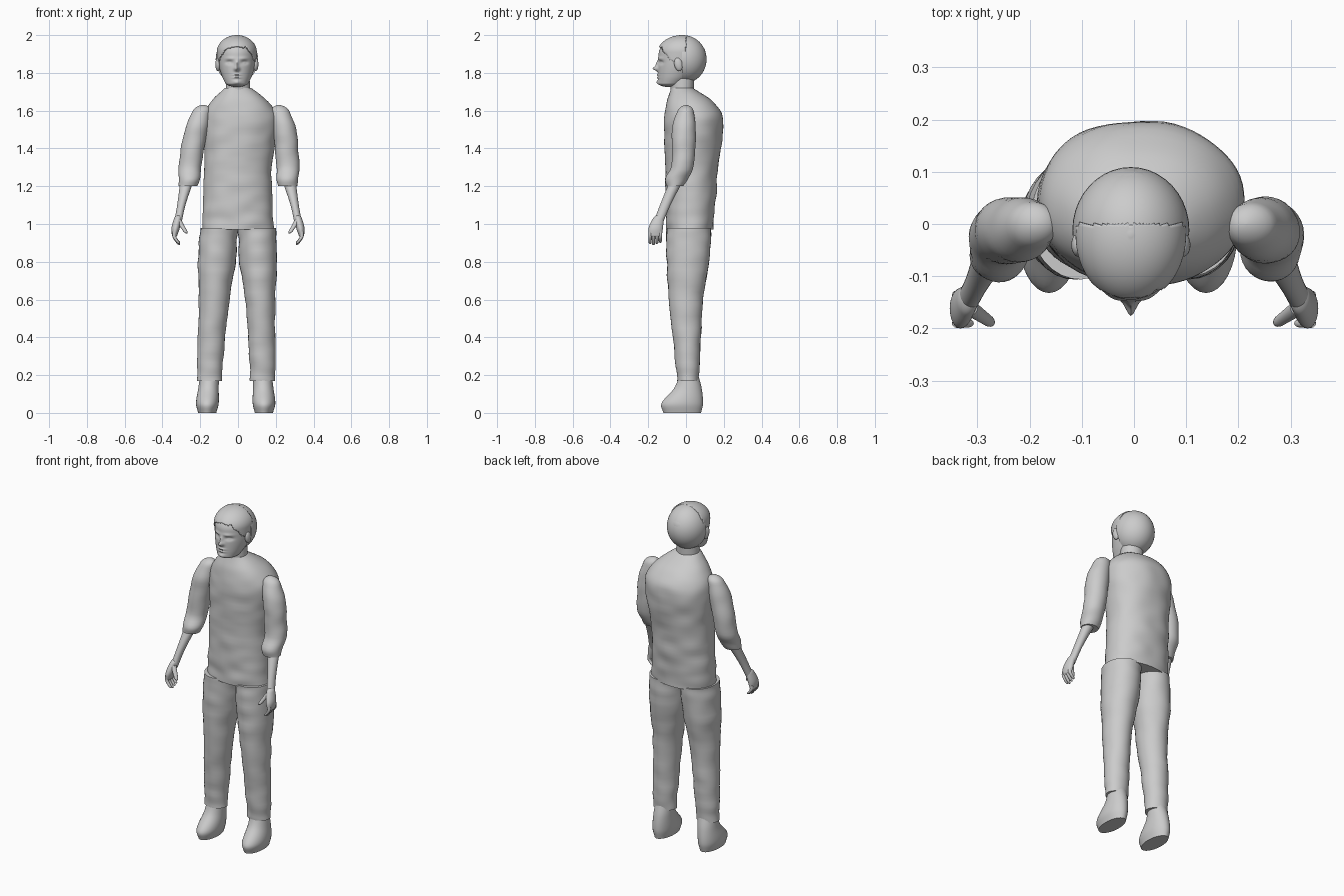
import bpy, bmesh, math
from mathutils import Vector, Matrix, noise

if "Cube" in bpy.data.objects:
    bpy.data.objects.remove(bpy.data.objects["Cube"], do_unlink=True)

COLOUR = (0.6, 0.6, 0.6, 1)
grey = bpy.data.materials.new("plain grey")
grey.use_nodes = True
grey.diffuse_color = COLOUR
grey.node_tree.nodes["Principled BSDF"].inputs["Base Color"].default_value = COLOUR


def finish(name, bm):
    bmesh.ops.recalc_face_normals(bm, faces=bm.faces)
    mesh = bpy.data.meshes.new(name)
    bm.to_mesh(mesh)
    bm.free()
    mesh.materials.append(grey)
    ob = bpy.data.objects.new(name, mesh)
    bpy.context.collection.objects.link(ob)
    bpy.ops.object.select_all(action="DESELECT")
    ob.select_set(True)
    bpy.context.view_layer.objects.active = ob
    bpy.ops.object.shade_smooth_by_angle(angle=math.radians(50))
    return ob


def section_at(rows, z):
    """Smoothly blended centre and radii at height z; rows run upwards."""
    last = len(rows) - 1

    def slope(i):
        low, high = Vector(rows[max(i - 1, 0)]), Vector(rows[min(i + 1, last)])
        return (high - low) / (high[0] - low[0])

    i = max(k for k in range(last) if rows[k][0] <= z or k == 0)
    start, end = Vector(rows[i]), Vector(rows[i + 1])
    height = end[0] - start[0]
    t = (z - start[0]) / height
    bend = slope(i) * (1 - t) - slope(i + 1) * t
    return start.lerp(end, t * t * (3 - 2 * t)) + bend * height * t * (1 - t)


def dome(distance, depth):
    """Radius factor that rounds off an end over the given depth."""
    if distance >= depth:
        return 1
    return math.sqrt(max(1 - (1 - distance / depth) ** 2, 0.002))


def loft(rows, segs=32, rings=30, power=2, wrinkle=0, side=1,
         top=0, bottom=0, adjust=None):
    """Stack of oval rings; rows are height, centre x and y, radius x and y."""
    bm = bmesh.new()
    rows = [Vector(row) for row in rows]
    low, high = rows[0][0], rows[-1][0]
    stack = []
    for r in range(rings + 1):
        z = low + (high - low) * (1 - math.cos(math.pi * r / rings)) / 2
        _, x, y, rx, ry = section_at(rows, z)
        fit = dome(z - low, bottom) * dome(high - z, top)
        ring = []
        for k in range(segs):
            angle = math.tau * k / segs
            c, s = math.cos(angle), math.sin(angle)
            out = Vector((c * side, s, 0))
            p = Vector((x + rx * fit * math.copysign(abs(c) ** (2 / power), c),
                        y + ry * fit * math.copysign(abs(s) ** (2 / power), s), z))
            p.x *= side
            p += out * wrinkle * noise.noise(Vector((p.x * 9, p.y * 9, z * 16)))
            if adjust:
                adjust(p)
            ring.append(bm.verts.new(p))
        stack.append(ring)
    for a, b in zip(stack, stack[1:]):
        for k in range(segs):
            bm.faces.new((a[k - 1], a[k], b[k], b[k - 1]))
    bm.faces.new(stack[0])
    bm.faces.new(stack[-1])
    return bm


def ball(centre, radii, tilt=0):
    bm = bmesh.new()
    place = (Matrix.Translation(centre) @ Matrix.Rotation(tilt, 4, "X")
             @ Matrix.Diagonal((*radii, 1)))
    bmesh.ops.create_uvsphere(bm, u_segments=40, v_segments=24, radius=1, matrix=place)
    return bm


# Shirt body
finish("shirt", loft([
    (0.97, 0, 0.02, 0.19, 0.125), (1.3, 0, 0.03, 0.18, 0.14),
    (1.56, 0.015, 0.04, 0.195, 0.155), (1.65, 0.01, 0.02, 0.15, 0.12),
    (1.72, 0, -0.02, 0.07, 0.06)], segs=64, rings=50, power=2.2, wrinkle=0.006))


def lean_arm(p):
    p.x += 0.015 * min(max((p.z - 1.2) * 3, 0), 1)


def lean_leg(p):
    p.x -= 0.013 * (1 - p.z)


for side, word in ((1, "left"), (-1, "right")):
    # Sleeve with a loose rolled end
    finish(word + "_sleeve", loft([
        (1.2, 0.265, -0.06, 0.05, 0.045), (1.24, 0.26, -0.05, 0.057, 0.06),
        (1.3, 0.26, -0.02, 0.06, 0.06), (1.52, 0.23, -0.01, 0.06, 0.06),
        (1.63, 0.2, 0, 0.04, 0.035)],
        top=0.03, wrinkle=0.005, side=side, adjust=lean_arm))
    # Bare forearm
    finish(word + "_forearm", loft([
        (1, 0.32, -0.15, 0.02, 0.025), (1.1, 0.3, -0.11, 0.022, 0.028),
        (1.23, 0.27, -0.05, 0.035, 0.035)], side=side))
    # Palm, curled fingers and thumb
    finish(word + "_palm", loft([
        (0.93, 0.337, -0.163, 0.012, 0.034), (0.98, 0.33, -0.16, 0.022, 0.038),
        (1.05, 0.314, -0.14, 0.018, 0.024)], top=0.02, bottom=0.01, side=side))
    for k in range(4):
        y = -0.19 + 0.018 * k
        tip = 0.888 + 0.006 * abs(k - 1)
        finish(f"{word}_finger_{k + 1}", loft([
            (tip, 0.31, y, 0.008, 0.008), (0.93, 0.336, y, 0.01, 0.009),
            (0.96, 0.338, y, 0.01, 0.009)],
            segs=12, rings=12, bottom=0.01, side=side))
    finish(word + "_thumb", loft([
        (0.95, 0.272, -0.19, 0.01, 0.01), (1.02, 0.315, -0.16, 0.016, 0.015)],
        segs=16, rings=12, bottom=0.01, side=side))
    # Trouser leg
    finish(word + "_trouser_leg", loft([
        (0.17, 0.14, 0.01, 0.065, 0.055), (0.25, 0.14, 0.01, 0.068, 0.063),
        (0.6, 0.122, 0, 0.08, 0.09), (0.8, 0.11, 0.01, 0.1, 0.112),
        (0.98, 0.1, 0.015, 0.1, 0.12)],
        rings=40, wrinkle=0.006, side=side, adjust=lean_leg))
    # Shoe
    finish(word + "_shoe", loft([
        (0, 0.15, -0.02, 0.048, 0.1), (0.05, 0.15, -0.02, 0.06, 0.11),
        (0.13, 0.145, 0.01, 0.054, 0.073), (0.2, 0.14, 0.015, 0.05, 0.05)],
        side=side, adjust=lean_leg))
    # Ear
    finish(word + "_ear", ball((side * 0.1 - 0.006, -0.04, 1.845),
                               (0.014, 0.022, 0.036), tilt=0.2))

# Neck
finish("neck", loft([(1.68, 0, -0.02, 0.066, 0.06), (1.8, 0, -0.02, 0.06, 0.064)]))

# Face features as soft bumps: x, z, width, height, push along y
FEATURES = {
    "nose_tip": (0, 1.822, 0.013, 0.012, -0.026),
    "nose_bridge": (0, 1.845, 0.009, 0.02, -0.012),
    "eye_socket": (0.04, 1.855, 0.018, 0.01, 0.012),
    "eyeball": (0.04, 1.853, 0.009, 0.005, -0.006),
    "brow": (0.035, 1.876, 0.025, 0.008, -0.005),
    "upper_lip": (0, 1.79, 0.02, 0.005, -0.008),
    "lower_lip": (0, 1.775, 0.02, 0.005, -0.008),
    "chin": (0, 1.75, 0.02, 0.012, -0.01),
}


def face(p):
    if p.y < -0.04:
        across = abs(p.x - MIDDLE)
        p.y += sum(push * math.exp(-((across - x) / w) ** 2 - ((p.z - z) / h) ** 2)
                   for x, z, w, h, push in FEATURES.values())


# Head
MIDDLE = -0.006
HEAD = [(1.725, MIDDLE, -0.09, 0.05, 0.055), (1.78, MIDDLE, -0.055, 0.078, 0.092),
        (1.85, MIDDLE, -0.025, 0.097, 0.122), (1.99, MIDDLE, -0.02, 0.1, 0.12)]
finish("head", loft(HEAD, segs=112, rings=90, top=0.09, bottom=0.02, adjust=face))

# Front hair: shell over the head, cut along a ragged hairline
GROW = Vector((0.01, 0, 0, 0.006, 0.006))
bm = loft([Vector(row) + GROW for row in HEAD], segs=96, rings=80, top=0.09)


def bare(p):
    across = abs(p.x - MIDDLE) * 10
    ragged = 0.016 * noise.noise(Vector((p.x * 60, p.y * 30, 0)))
    return p.y > 0 or p.z < 1.935 - 0.085 * across ** 4 + ragged


bmesh.ops.delete(bm, geom=[f for f in bm.faces if bare(f.calc_center_median())],
                 context="FACES")
thick = finish("front_hair", bm).modifiers.new("thickness", "SOLIDIFY")
thick.thickness = 0.006

# Back hair: rounded cap with a flat front rim
bm = ball((MIDDLE, -0.012, 1.872), (0.112, 0.121, 0.127))
bmesh.ops.bisect_plane(bm, geom=bm.verts[:] + bm.edges[:] + bm.faces[:],
                       plane_co=(0, -0.022, 0), plane_no=(0, -1, 0), clear_outer=True)
bmesh.ops.holes_fill(bm, edges=[e for e in bm.edges if e.is_boundary], sides=0)
finish("back_hair", bm)
